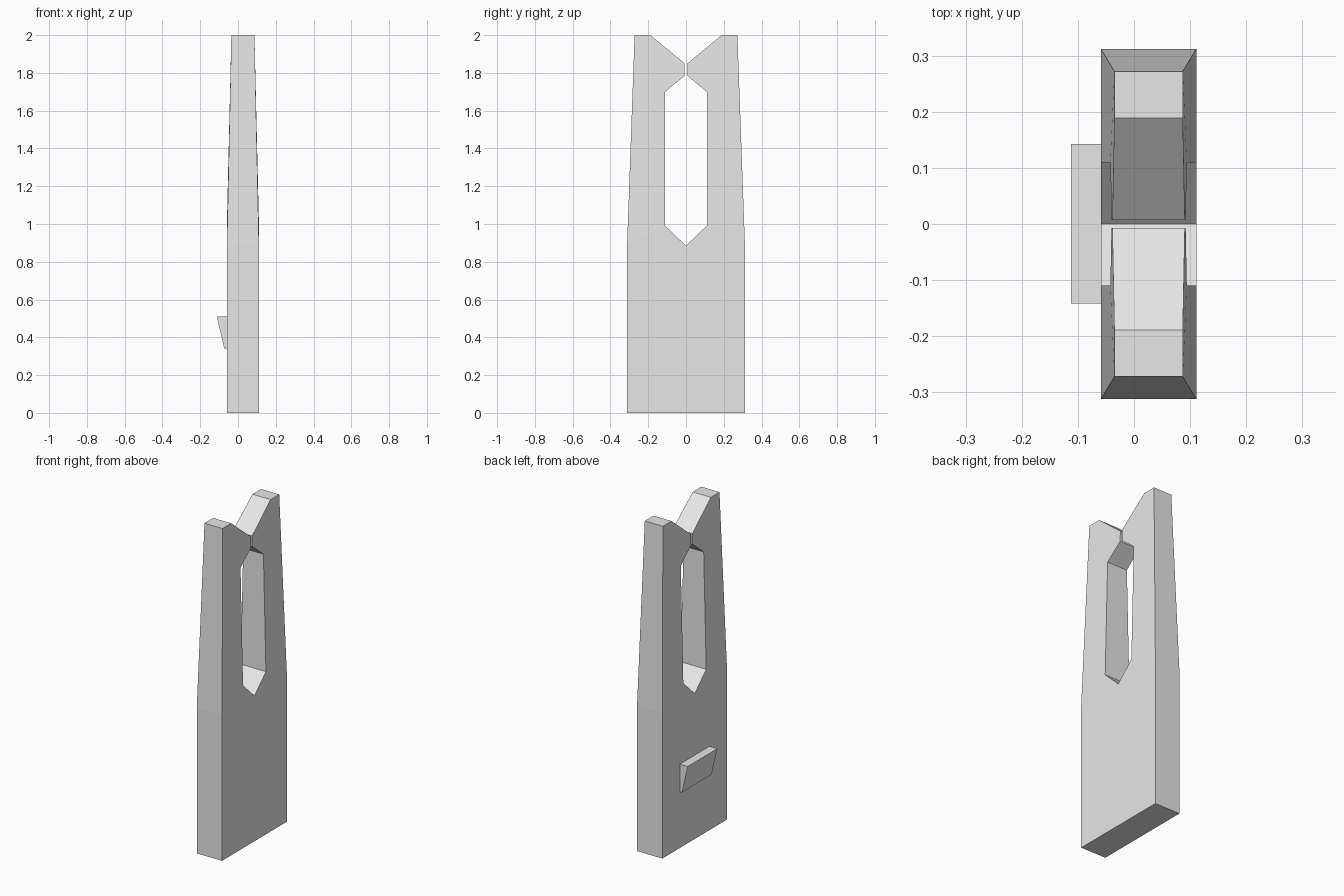
import bpy, bmesh

if "Cube" in bpy.data.objects:
    bpy.data.objects.remove(bpy.data.objects["Cube"])

grey = bpy.data.materials.new("light grey")
grey.diffuse_color = (0.8, 0.8, 0.8, 1)
grey.use_nodes = True
grey.node_tree.nodes["Principled BSDF"].inputs["Base Color"].default_value = grey.diffuse_color


def finish(name, bm):
    bmesh.ops.remove_doubles(bm, verts=bm.verts, dist=0.0005)
    bmesh.ops.recalc_face_normals(bm, faces=bm.faces)
    mesh = bpy.data.meshes.new(name)
    bm.to_mesh(mesh)
    bm.free()
    mesh.materials.append(grey)
    obj = bpy.data.objects.new(name, mesh)
    bpy.context.collection.objects.link(obj)
    return obj


# Half outline of the plate (y, z); the thickness narrows above the slot's base
half = [(0, 0), (0.312, 0), (0.312, 0.885), (0.272, 2), (0.189, 2),
        (0.007, 1.85), (0.007, 1.785), (0.11, 1.70), (0.11, 0.99), (0, 0.885)]
panels = [(0, 1, 2, 9), (9, 2, 8), (2, 3, 7, 8), (3, 4, 5, 6, 7)]


def narrowing(z):
    return 0.024 * max(0, z - 0.99) / 1.01


# Forked plate: both halves, each with two broad sides and a rim
bm = bmesh.new()
for side in (1, -1):
    left = [bm.verts.new((-0.059 + narrowing(z), side * y, z)) for y, z in half]
    right = [bm.verts.new((0.111 - narrowing(z), side * y, z)) for y, z in half]
    for panel in panels:
        bm.faces.new([left[i] for i in panel])
        bm.faces.new([right[i] for i in panel])
    for i in range(len(half) - 1):
        bm.faces.new((left[i], left[i + 1], right[i + 1], right[i]))
finish("forked_plate", bm)

# Wedge ledge on the left side
bm = bmesh.new()
wedge = [(-0.059, 0.51), (-0.112, 0.51), (-0.073, 0.342), (-0.059, 0.342)]
ends = [[bm.verts.new((x, y, z)) for x, z in wedge] for y in (-0.142, 0.143)]
for end in ends:
    bm.faces.new(end)
for i in range(4):
    j = (i + 1) % 4
    bm.faces.new((ends[0][i], ends[0][j], ends[1][j], ends[1][i]))
finish("wedge_ledge", bm)
